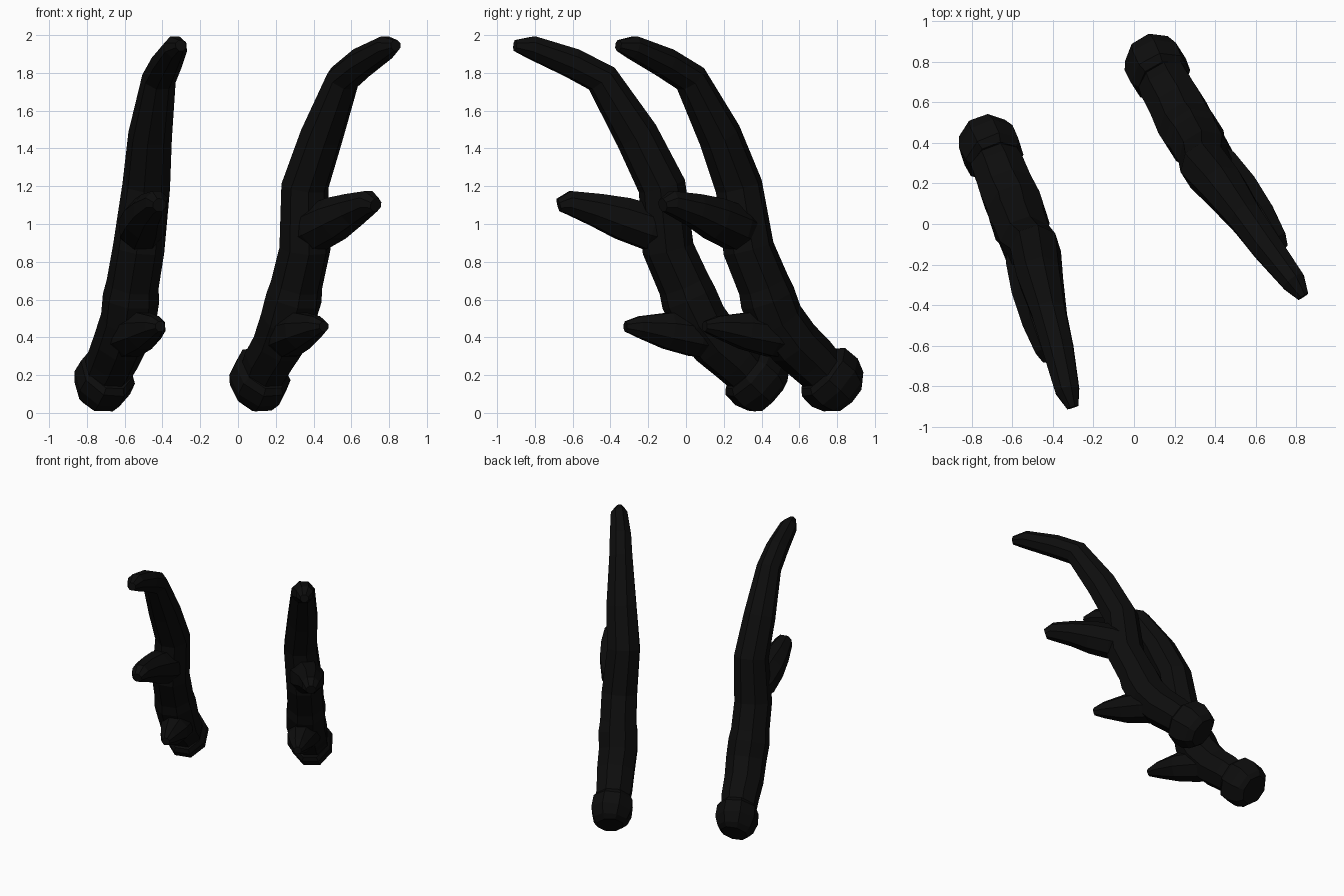
import bpy, bmesh, math
from mathutils import Matrix, Vector

cube = bpy.data.objects.get("Cube")
if cube:
    bpy.data.objects.remove(cube, do_unlink=True)

SIDES = 8

horn = bpy.data.materials.new("black_horn")
horn.use_nodes = True
colour = (0.004, 0.004, 0.004, 1)
horn.diffuse_color = colour
horn.node_tree.nodes["Principled BSDF"].inputs["Base Color"].default_value = colour

# Each station: distance forward, sideways offset, height, radius
BURR = [(-0.085, -0.006, 0.09, 0.11), (-0.06, -0.006, 0.112, 0.145),
        (-0.01, 0, 0.16, 0.172), (0.055, 0.01, 0.215, 0.168),
        (0.08, 0.012, 0.235, 0.14)]
BEAM = [(0.03, 0, 0.19, 0.12), (0.125, 0.015, 0.28, 0.132),
        (0.235, 0.02, 0.37, 0.138), (0.335, 0.033, 0.49, 0.142),
        (0.394, 0.03, 0.61, 0.145), (0.42, 0.03, 0.68, 0.134),
        (0.51, 0.035, 0.87, 0.132), (0.553, 0.063, 1.2, 0.122),
        (0.687, 0.042, 1.47, 0.112), (0.877, 0.03, 1.77, 0.087),
        (1.04, 0.02, 1.853, 0.08), (1.26, 0, 1.936, 0.062),
        (1.35, 0, 1.945, 0.03)]
BROW_TINE = [(0.22, 0.02, 0.38, 0.1), (0.36, 0.04, 0.41, 0.115),
             (0.52, 0.062, 0.435, 0.1), (0.684, 0.072, 0.456, 0.058),
             (0.76, 0.075, 0.458, 0.028)]
CROWN_TINE = [(0.5, 0.04, 0.95, 0.1), (0.6, 0.02, 0.98, 0.122),
              (0.75, -0.005, 1.03, 0.115), (0.89, -0.026, 1.075, 0.09),
              (1.04, -0.032, 1.113, 0.064), (1.095, -0.037, 1.1, 0.036)]


def tube(name, stations, placement, flatten=1.0):
    """Faceted tapering tube along the stations, capped at both ends."""
    bm = bmesh.new()
    points = [Vector(s[:3]) for s in stations]
    rings = []
    for i, (p, s) in enumerate(zip(points, stations)):
        before, after = points[max(i - 1, 0)], points[min(i + 1, len(points) - 1)]
        tangent = (after - before).normalized()
        up = tangent.cross(Vector((0, 1, 0))).normalized()
        side = up.cross(tangent)
        ring = []
        for k in range(SIDES):
            a = math.tau * (k + 0.5) / SIDES
            r = s[3] * 1.04
            ring.append(bm.verts.new(p + r * (math.cos(a) * up + math.sin(a) * side * flatten)))
        rings.append(ring)
    for lower, upper in zip(rings, rings[1:]):
        for k in range(SIDES):
            n = (k + 1) % SIDES
            bm.faces.new((lower[k], lower[n], upper[n], upper[k]))
    bm.faces.new(rings[0])
    bm.faces.new(rings[-1])
    bm.transform(placement)
    bmesh.ops.recalc_face_normals(bm, faces=bm.faces)
    mesh = bpy.data.meshes.new(name)
    bm.to_mesh(mesh)
    bm.free()
    mesh.materials.append(horn)
    obj = bpy.data.objects.new(name, mesh)
    bpy.context.collection.objects.link(obj)
    return obj


def antler(name, origin, heading, mirror):
    """Beam with burr and two tines fused into one surface."""
    c, s = math.cos(heading), math.sin(heading)
    placement = Matrix(((c, -s * mirror, 0, origin[0]),
                        (s, c * mirror, 0, origin[1]),
                        (0, 0, 1, 0), (0, 0, 0, 1)))
    beam = tube(name, BEAM, placement)
    parts = [tube(name + "_burr", BURR, placement, 0.87),
             tube(name + "_brow_tine", BROW_TINE, placement),
             tube(name + "_crown_tine", CROWN_TINE, placement)]
    for part in parts:
        union = beam.modifiers.new("fuse", 'BOOLEAN')
        union.operation = 'UNION'
        union.solver = 'EXACT'
        union.object = part
    depsgraph = bpy.context.evaluated_depsgraph_get()
    fused = bpy.data.meshes.new_from_object(beam.evaluated_get(depsgraph))
    beam.modifiers.clear()
    beam.data = fused
    for part in parts:
        bpy.data.objects.remove(part, do_unlink=True)


# The pair is mirrored, each turned to its own heading
antler("right_antler", (-0.715, 0.38), math.radians(-72.2), 1)
antler("left_antler", (0.11, 0.78), math.radians(-57.5), -1)
